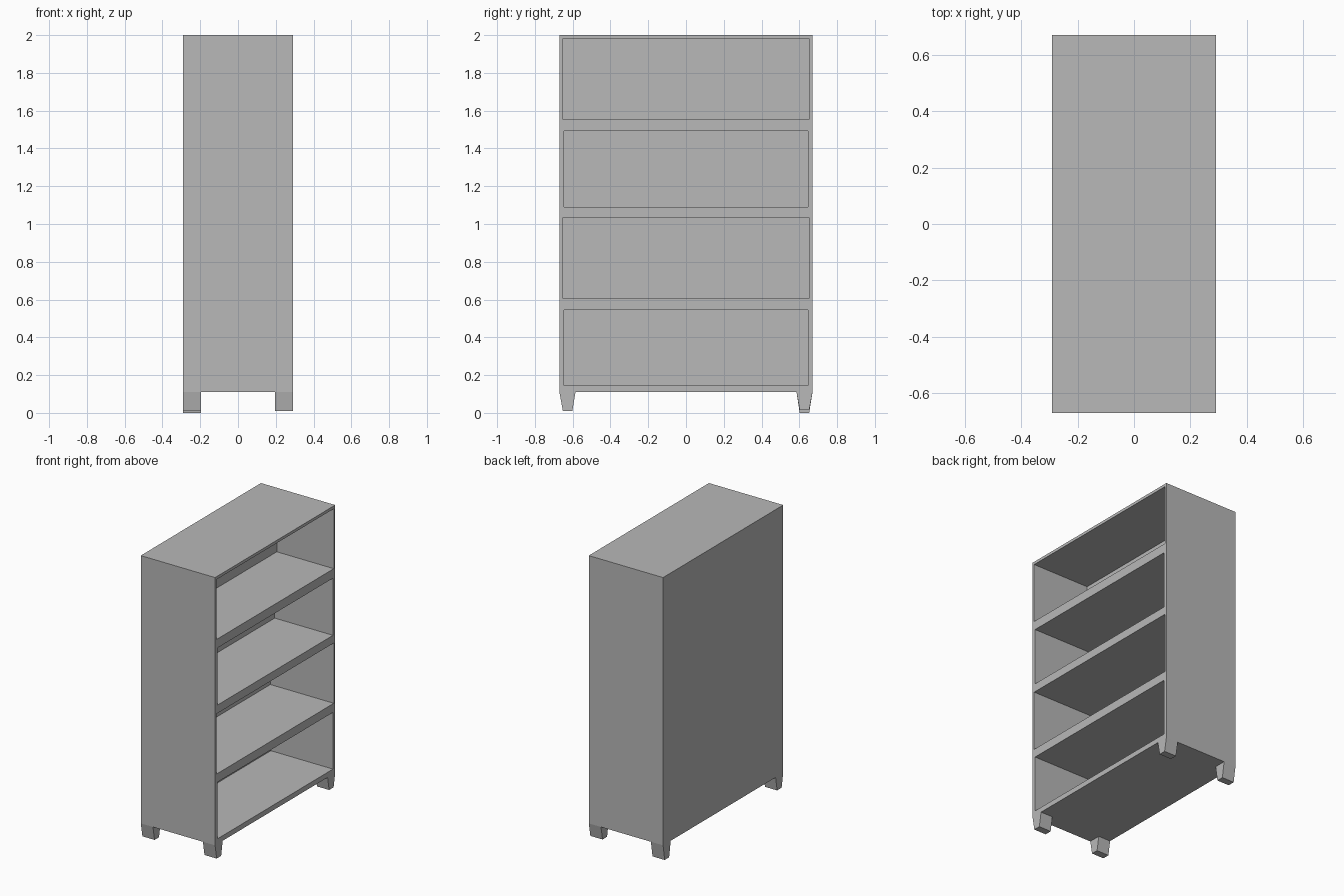
import bpy
import bmesh
from mathutils import Vector

cube = bpy.data.objects.get("Cube")
if cube:
    bpy.data.objects.remove(cube, do_unlink=True)

# One plain grey for the whole piece
grey = bpy.data.materials.new("plain_grey")
grey.use_nodes = True
colour = (0.48, 0.48, 0.48, 1.0)
grey.diffuse_color = colour
grey.node_tree.nodes["Principled BSDF"].inputs["Base Color"].default_value = colour

HALF_X, HALF_Y, BASE, TOP = 0.29, 0.67, 0.11, 2.0


def box(name, low, high, foot_y=None):
    """Box between two corners; foot_y narrows its lower end along y."""
    low, high = Vector(low), Vector(high)
    bm = bmesh.new()
    bmesh.ops.create_cube(bm, size=1)
    for v in bm.verts:
        at_low_y, at_foot = v.co.y < 0, v.co.z < 0
        v.co = [low[i] + (v.co[i] + 0.5) * (high[i] - low[i]) for i in range(3)]
        if foot_y and at_foot:
            v.co.y = foot_y[0] if at_low_y else foot_y[1]
    mesh = bpy.data.meshes.new(name)
    bm.to_mesh(mesh)
    bm.free()
    mesh.materials.append(grey)
    obj = bpy.data.objects.new(name, mesh)
    bpy.context.collection.objects.link(obj)
    return obj


# Solid cabinet body
body = box("cabinet_body", (-HALF_X, -HALF_Y, BASE), (HALF_X, HALF_Y, TOP))

# Four open compartments: half width, bottom, top, depth
compartments = [(0.645, 0.146, 0.546, 0.485),
                (0.654, 0.607, 1.032, 0.495),
                (0.645, 1.09, 1.493, 0.455),
                (0.654, 1.557, 1.98, 0.445)]
for half, bottom, top, depth in compartments:
    cutter = box("compartment_cutter", (HALF_X - depth, -half, bottom),
                 (HALF_X + 0.1, half, top))
    cutter.hide_render = True
    cut = body.modifiers.new("compartment", 'BOOLEAN')
    cut.operation = 'DIFFERENCE'
    cut.solver = 'EXACT'
    cut.object = cutter
    bpy.context.view_layer.objects.active = body
    bpy.ops.object.modifier_apply(modifier=cut.name)
    bpy.data.objects.remove(cutter, do_unlink=True)

# Tapered corner legs, slightly uneven in length
legs = [("front_left_leg", 1, -1, 0.01), ("front_right_leg", -1, -1, 0.012),
        ("back_left_leg", 1, 1, 0.015), ("back_right_leg", -1, 1, 0.0)]
for name, sx, sy, foot in legs:
    xs = sorted((sx * 0.195, sx * HALF_X))
    ys = sorted((sy * 0.585, sy * HALF_Y))
    box(name, (xs[0], ys[0], foot), (xs[1], ys[1], BASE),
        foot_y=sorted((sy * 0.602, sy * 0.652)))
